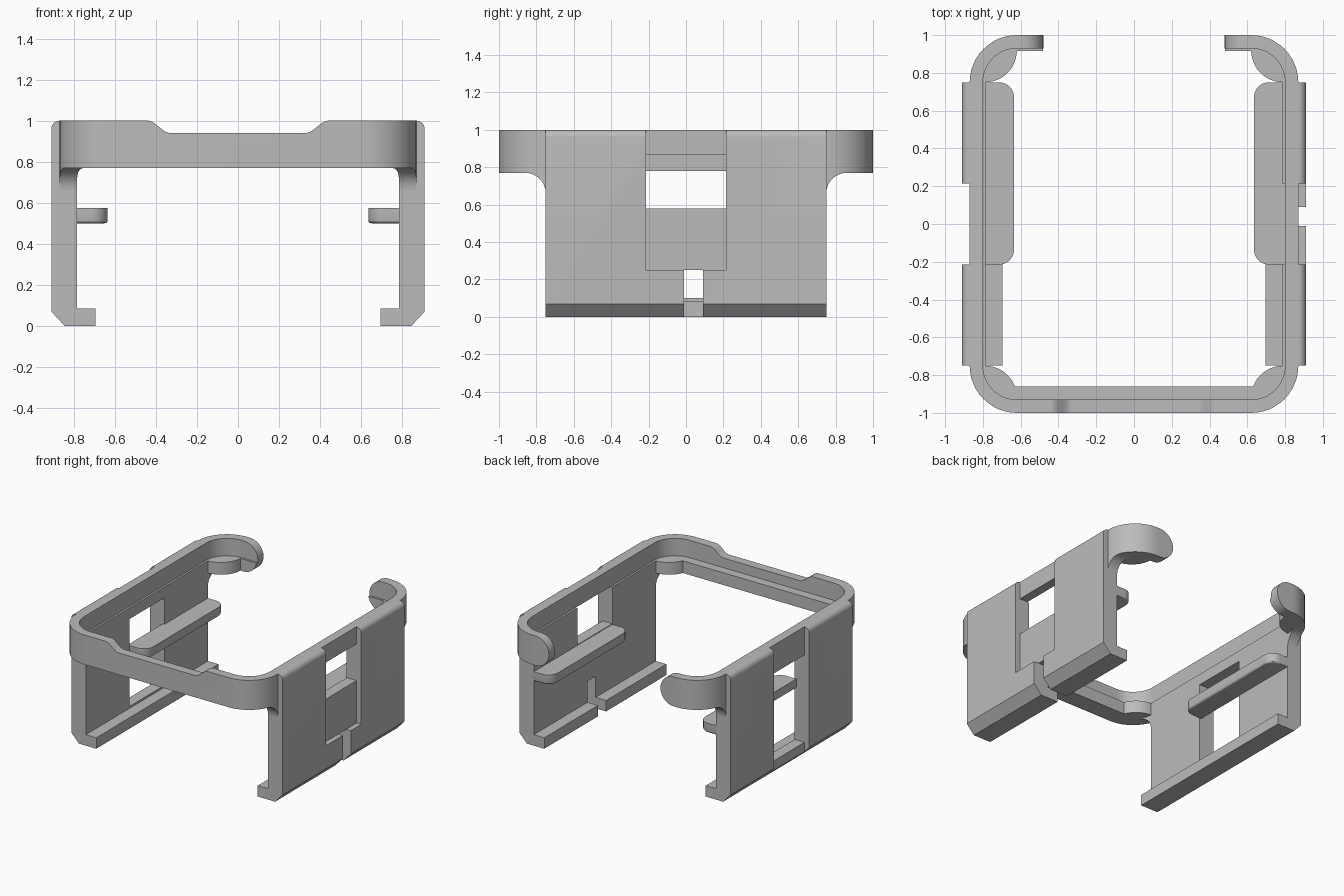
import bpy, bmesh, math
from mathutils import Vector

if "Cube" in bpy.data.objects:
    bpy.data.objects.remove(bpy.data.objects["Cube"], do_unlink=True)

grey = bpy.data.materials.new("plain grey")
grey.use_nodes = True
colour = (0.5, 0.5, 0.5, 1)
grey.diffuse_color = colour
grey.node_tree.nodes["Principled BSDF"].inputs["Base Color"].default_value = colour


def arc(cx, cy, r, start, end, steps=12):
    angles = [math.radians(start + (end - start) * i / steps) for i in range(steps + 1)]
    return [(cx + r * math.cos(a), cy + r * math.sin(a)) for a in angles]


def flip(points, sx=1, sy=1):
    return [(sx * a, sy * b) for a, b in points]


def prism(name, points, axis, lo, hi, bevel_low=0):
    """Extrude a flat outline along the named axis."""
    place = {"x": lambda a, b, d: (d, a, b),
             "y": lambda a, b, d: (a, d, b),
             "z": lambda a, b, d: (a, b, d)}[axis]
    bm = bmesh.new()
    base = bm.faces.new([bm.verts.new(place(a, b, lo)) for a, b in points])
    out = bmesh.ops.extrude_face_region(bm, geom=[base], use_keep_orig=True)
    moved = [g for g in out["geom"] if isinstance(g, bmesh.types.BMVert)]
    bmesh.ops.translate(bm, verts=moved, vec=Vector(place(0, 0, hi - lo)))
    if bevel_low:
        bmesh.ops.bevel(bm, geom=list(base.edges), offset=bevel_low, segments=3,
                        profile=0.5, affect="EDGES")
    bmesh.ops.recalc_face_normals(bm, faces=bm.faces)
    mesh = bpy.data.meshes.new(name)
    bm.to_mesh(mesh)
    bm.free()
    mesh.materials.append(grey)
    obj = bpy.data.objects.new(name, mesh)
    bpy.context.collection.objects.link(obj)
    return obj


def box(name, x, y, z):
    a, b = sorted(x)
    return prism(name, [(a, y[0]), (b, y[0]), (b, y[1]), (a, y[1])], "z", *z)


def cut(obj, *cutters):
    for c in cutters:
        c.hide_render = True
        mod = obj.modifiers.new("cut", "BOOLEAN")
        mod.operation, mod.solver, mod.object = "DIFFERENCE", "EXACT", c
    bpy.context.view_layer.update()
    shape = bpy.data.meshes.new_from_object(
        obj.evaluated_get(bpy.context.evaluated_depsgraph_get()))
    obj.modifiers.clear()
    obj.data = shape
    for c in cutters:
        bpy.data.objects.remove(c, do_unlink=True)


def under_fillet(sy):
    # Space under the band, with a quarter-round against the wall end
    outline = [(0.75, 0.5), (1.1, 0.5), (1.1, 0.77)] + arc(0.86, 0.66, 0.11, 90, 180)
    return prism("fillet_cutter", flip(outline, sy), "x", -1.2, 1.2)


parts = []
WALL, RING, MID, TOP = 0.785, 0.87, 0.865, 1.0

# Side walls with inward foot, bottom chamfer and rounded top edge
profile = ([(0.695, 0), (0.845, 0), (0.91, 0.07)] + arc(0.87, 0.96, 0.04, 0, 90, 6)
           + [(0.80, TOP), (0.80, MID), (WALL, MID), (WALL, 0.085), (0.695, 0.085)])
pocket_y = (-0.215, 0.215)
left_wall = prism("left_wall", profile, "y", -0.75, 0.75)
cut(left_wall,
    box("pocket_cutter", (RING, 1.1), pocket_y, (0.25, 1.2)),
    box("window_cutter", (0.6, 1.1), pocket_y, (0.58, MID)),
    box("slot_cutter", (0.6, 1.1), (-0.01, 0.09), (-0.1, 0.25)))
right_wall = prism("right_wall", flip(profile, -1), "y", -0.75, 0.75)
cut(right_wall,
    box("pocket_cutter", (-RING, -1.1), pocket_y, (-0.1, 1.2)),
    box("window_cutter", (-0.6, -1.1), pocket_y, (0.1, 0.78)))
parts += [left_wall, right_wall]

# Rounded band, in a thin upper layer and a thicker lower layer
for layer, thick, lo, hi in (("upper", 0.07, MID, TOP), ("lower", 0.085, 0.66, MID)):
    inner = 0.25 - thick
    outer_half = [(RING, 0.74)] + arc(0.62, 0.75, 0.25, 0, 90)
    inner_half = [(RING - thick, 0.74)] + arc(0.62, 0.75, inner, 0, 90)
    # Front band
    outline = (flip(outer_half, 1, -1) + flip(outer_half, -1, -1)[::-1]
               + flip(inner_half, -1, -1) + flip(inner_half, 1, -1)[::-1])
    band = prism(layer + "_front_band", outline, "z", lo, hi)
    if layer == "upper":
        # Shallow dip in the top edge with S-shaped shoulders
        s_curve = [(0.33 + 0.11 * t / 12, 0.97 - 0.03 * math.cos(math.pi * t / 12))
                   for t in range(13)]
        dip = s_curve + [(0.44, 1.1), (-0.44, 1.1)] + flip(s_curve, -1)[::-1]
        cut(band, prism("dip_cutter", dip, "y", -1.1, -0.8))
    else:
        cut(band, under_fillet(-1))
    parts.append(band)
    # Back arms with round ends
    for side, sx in (("left", 1), ("right", -1)):
        outline = outer_half + [(0.48, 1), (0.48, 1 - thick)] + inner_half[::-1]
        arm = prism(f"{layer}_{side}_back_arm", flip(outline, sx), "z", lo, hi)
        tip = ([(0.4, 0.5), (0.4, 1.1), (0.595, 1.1)]
               + arc(0.595, 0.885, 0.115, 90, 270, 16) + [(0.595, 0.5)])
        cutters = [prism("tip_cutter", flip(tip, sx), "y", 0.8, 1.1)]
        if layer == "lower":
            cutters.append(under_fillet(1))
        cut(arm, *cutters)
        parts.append(arm)

# Ledge inside the front band
parts.append(box("front_ledge", (-0.63, 0.63), (-0.93, -0.86), (0.77, MID)))

for side, sx in (("left", 1), ("right", -1)):
    # Corner pads
    for end, sy in (("front", -1), ("back", 1)):
        pad = arc(0.79, 0.92, 0.17, 180, 270) + [(0.80, 0.82), (0.77, 0.89), (0.70, 0.93)]
        parts.append(prism(f"{side}_{end}_pad", flip(pad, sx, sy), "z", 0.77, MID))
    # Inner shelf with rounded corners
    shelf = ([(0.80, -0.215)] + [(0.80, 0.75)] + arc(0.715, 0.67, 0.08, 90, 180)
             + arc(0.715, -0.135, 0.08, 180, 270))
    parts.append(prism(side + "_shelf", flip(shelf, sx), "z", 0.5, 0.575, 0.015))

# Smooth the curves and keep the edges sharp
bpy.ops.object.select_all(action="DESELECT")
for p in parts:
    p.select_set(True)
bpy.context.view_layer.objects.active = parts[0]
bpy.ops.object.shade_smooth_by_angle(angle=math.radians(30))
